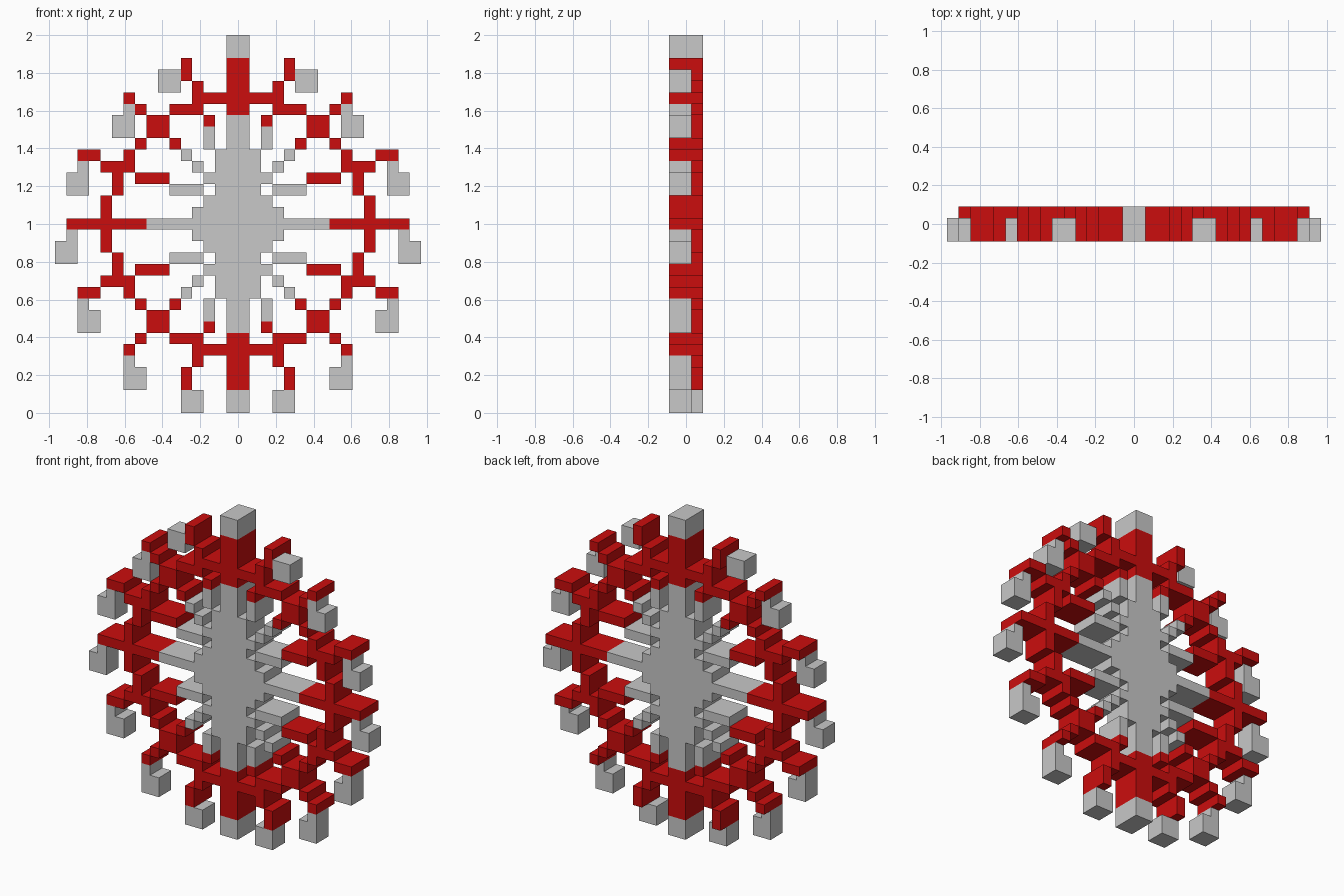
import bpy, bmesh

if "Cube" in bpy.data.objects:
    bpy.data.objects.remove(bpy.data.objects["Cube"])

U = 2 / 33          # block size: the wheel is 33 blocks tall
MID = 16            # row of the axle


def material(name, rgb):
    m = bpy.data.materials.new(name)
    m.diffuse_color = (*rgb, 1)
    m.use_nodes = True
    m.node_tree.nodes["Principled BSDF"].inputs["Base Color"].default_value = m.diffuse_color
    return m


GREY = material("light grey", (0.58, 0.58, 0.58))
RED = material("red", (0.60, 0.004, 0.004))


def bars(spans, layers=(0, 1, 2), flip=True, base=MID):
    """Blocks for (col0, col1, row0, row1) spans, mirrored left-right and, if flip, up-down."""
    cells = set()
    for c0, c1, r0, r1 in spans:
        for c in range(c0, c1 + 1):
            for r in range(r0, r1 + 1):
                for k in layers:
                    for row in ({base + r, base - r} if flip else {base + r}):
                        cells |= {(c, k, row), (-1 - c, k, row)}
    return cells


parts = {}
# Hub: stepped disc with the thick vertical post
parts["hub"] = (GREY, bars([(0, 3, 0, 1), (0, 2, 2, 2), (0, 1, 3, 6), (0, 0, 7, 9)]))
# Inner grey halves of the spokes
parts["inner_spokes"] = (GREY, bars([(4, 7, 0, 0), (3, 5, 3, 3), (2, 2, 4, 4),
                                     (3, 3, 5, 5), (4, 4, 6, 6), (2, 2, 7, 8)]))
# Outer red halves of the spokes
parts["outer_spokes"] = (RED, bars([(8, 14, 0, 0), (6, 8, 4, 4), (5, 5, 7, 7),
                                    (2, 2, 9, 9), (0, 0, 10, 14)]))
# Stepped rim, including the square joints on the diagonals
parts["rim"] = (RED, bars([(11, 11, 1, 2), (10, 10, 3, 4), (9, 10, 5, 5), (9, 9, 6, 6),
                           (8, 8, 7, 7), (6, 7, 8, 9), (5, 5, 10, 10), (3, 4, 10, 10),
                           (1, 3, 11, 11)]))
# Short arms that carry the cabins
parts["cabin_arms"] = (RED, bars([(11, 11, 5, 5), (12, 13, 6, 6), (8, 8, 10, 10),
                                  (9, 9, 11, 11), (3, 3, 12, 12), (4, 4, 13, 14)]))
# Full-depth cabins at the top and bottom of the post
parts["post_cabins"] = (GREY, bars([(0, 0, 15, 16)]))
# Hanging cabins, two layers deep: (left col, bottom row, hanger col)
for n, (c, r, h) in enumerate([(5, 28, None), (9, 24, 9), (13, 19, 13), (14, 13, 14),
                               (12, 7, 13), (8, 2, 9), (3, 0, None)], 1):
    spans = [(c, c + 1, r, r + 1)]
    if h is not None:
        spans.append((h, h, r + 2, r + 2))
    parts[f"cabin_pair_{n}"] = (GREY, bars(spans, (0, 1), False, 0))

solid = set().union(*(cells for _, cells in parts.values()))


def build(name, mat, cells):
    """Skin the blocks, leaving out faces hidden against neighbouring blocks."""
    bm = bmesh.new()
    for cell in cells:
        for axis in range(3):
            for side in (0, 1):
                near = list(cell)
                near[axis] += 2 * side - 1
                if tuple(near) in solid:
                    continue
                a, b = (axis + 1) % 3, (axis + 2) % 3
                quad = []
                for da, db in ((0, 0), (1, 0), (1, 1), (0, 1)):
                    p = list(cell)
                    p[axis] += side
                    p[a] += da
                    p[b] += db
                    quad.append(bm.verts.new((p[0] * U, (p[1] - 1.5) * U, p[2] * U)))
                bm.faces.new(quad if side else quad[::-1])
    bmesh.ops.remove_doubles(bm, verts=bm.verts, dist=1e-4)
    me = bpy.data.meshes.new(name)
    bm.to_mesh(me)
    bm.free()
    me.materials.append(mat)
    bpy.context.collection.objects.link(bpy.data.objects.new(name, me))


for name, (mat, cells) in parts.items():
    build(name, mat, cells)
